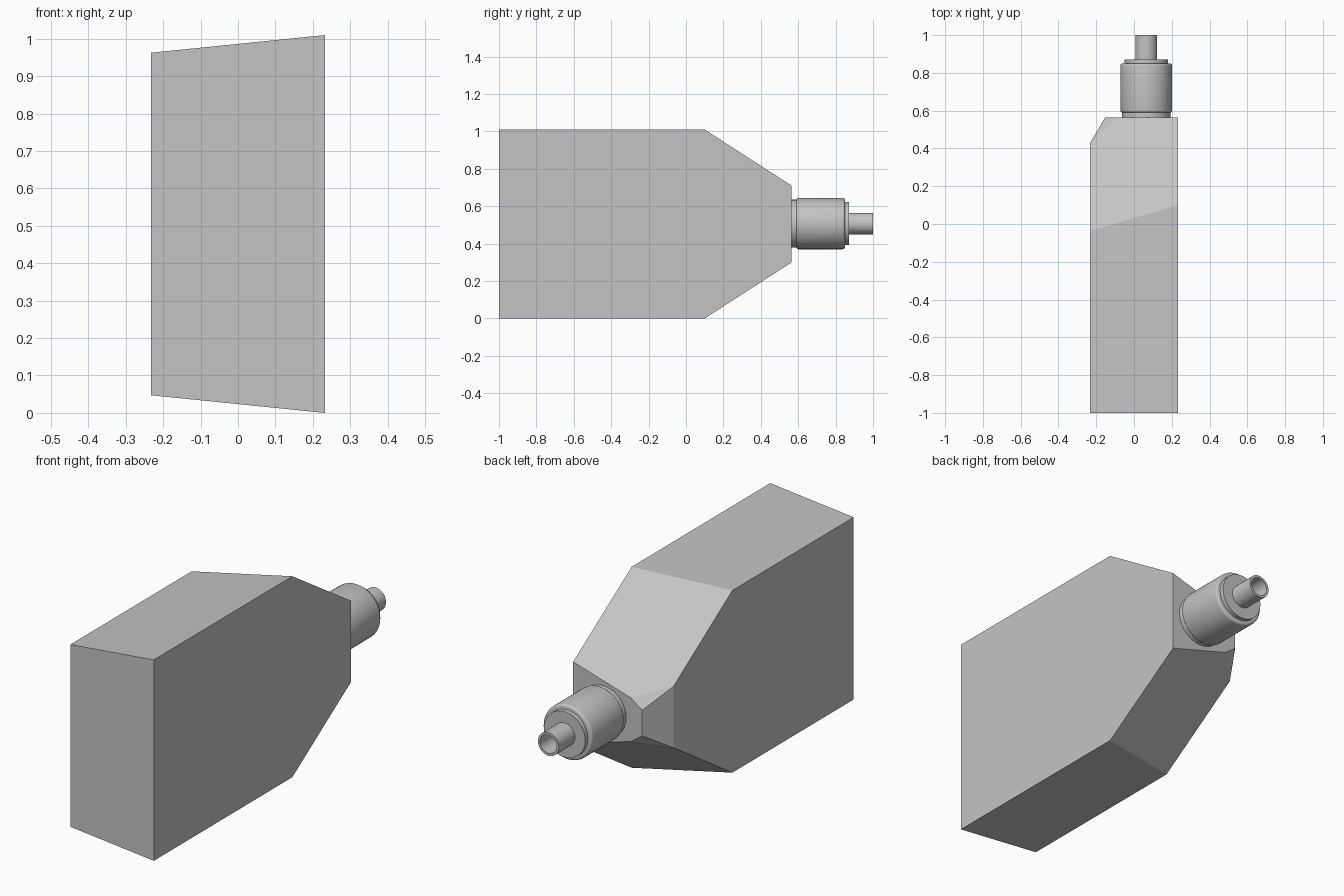
import bpy, bmesh, math
from mathutils import Matrix, Vector

cube = bpy.data.objects.get("Cube")
if cube:
    bpy.data.objects.remove(cube, do_unlink=True)

grey = bpy.data.materials.new("plain grey")
grey.diffuse_color = (0.55, 0.55, 0.55, 1)
grey.use_nodes = True
grey.node_tree.nodes["Principled BSDF"].inputs["Base Color"].default_value = grey.diffuse_color

MID = 0.505      # height of the symmetry plane
SIDE = 0.232     # half width of the housing
BACK = 0.565     # rear face of the housing


def finish(bm, name):
    bmesh.ops.recalc_face_normals(bm, faces=bm.faces)
    mesh = bpy.data.meshes.new(name)
    bm.to_mesh(mesh)
    bm.free()
    mesh.materials.append(grey)
    obj = bpy.data.objects.new(name, mesh)
    bpy.context.collection.objects.link(obj)
    return obj


def slope(x, y):
    """Half height of the tapered rear plane at x, y."""
    return 0.205 + 0.645 * (BACK - y) + 0.296 * (x - SIDE)


def build_housing():
    # Upper corners as x, y, half height; mirrored below the middle
    corners = [
        (SIDE, -1, MID), (-SIDE, -1, 0.458),
        (SIDE, 0.1, MID), (-SIDE, -0.037, 0.458),
        (SIDE, BACK, slope(SIDE, BACK)),
        (-0.09, BACK, slope(-0.09, BACK)),
        (-0.152, BACK, 0.064),
        (-SIDE, 0.43, slope(-SIDE, 0.43)),
    ]
    bm = bmesh.new()
    for x, y, h in corners:
        for sign in (1, -1):
            bm.verts.new((x, y, MID + sign * h))
    bmesh.ops.convex_hull(bm, input=bm.verts)
    bmesh.ops.dissolve_limit(bm, angle_limit=math.radians(2),
                             verts=bm.verts, edges=bm.edges)
    finish(bm, "housing")


def build_turned(name, profile, segments=64):
    """Spin a radius / y profile around the connector axis."""
    axis = Vector((0.065, 0, MID + 0.002))
    bm = bmesh.new()
    verts = [bm.verts.new(axis + Vector((r, y, 0))) for r, y in profile]
    edges = [bm.edges.new(pair) for pair in zip(verts, verts[1:])]
    bmesh.ops.spin(bm, geom=verts + edges, cent=axis, axis=(0, 1, 0),
                   angle=math.tau, steps=segments, use_duplicate=False)
    bmesh.ops.remove_doubles(bm, verts=bm.verts, dist=0.0001)
    obj = finish(bm, name)
    bpy.ops.object.select_all(action="DESELECT")
    bpy.context.view_layer.objects.active = obj
    obj.select_set(True)
    bpy.ops.object.shade_smooth_by_angle(angle=math.radians(30))


def collar(radius, start, end, bevel):
    """Closed cylinder profile with rounded rims."""
    arc = [(math.sin(a), math.cos(a)) for a in (i * math.pi / 8 for i in range(5))]
    front = [(radius - bevel + bevel * s, start + bevel - bevel * c) for s, c in arc]
    rear = [(r, start + end - y) for r, y in reversed(front)]
    return [(0, start)] + front + rear + [(0, end)]


build_housing()
build_turned("connector_neck", [(0, 0.56), (0.128, 0.56), (0.128, 0.6), (0, 0.6)])
build_turned("connector_body", collar(0.137, 0.59, 0.85, 0.012))
build_turned("connector_ring", [(0, 0.84), (0.115, 0.84), (0.115, 0.872), (0, 0.872)])
# Hollow stem, open at the tip
build_turned("connector_stem", [(0, 0.86), (0.058, 0.86), (0.058, 1),
                                (0.046, 1), (0.046, 0.88), (0, 0.88)])
